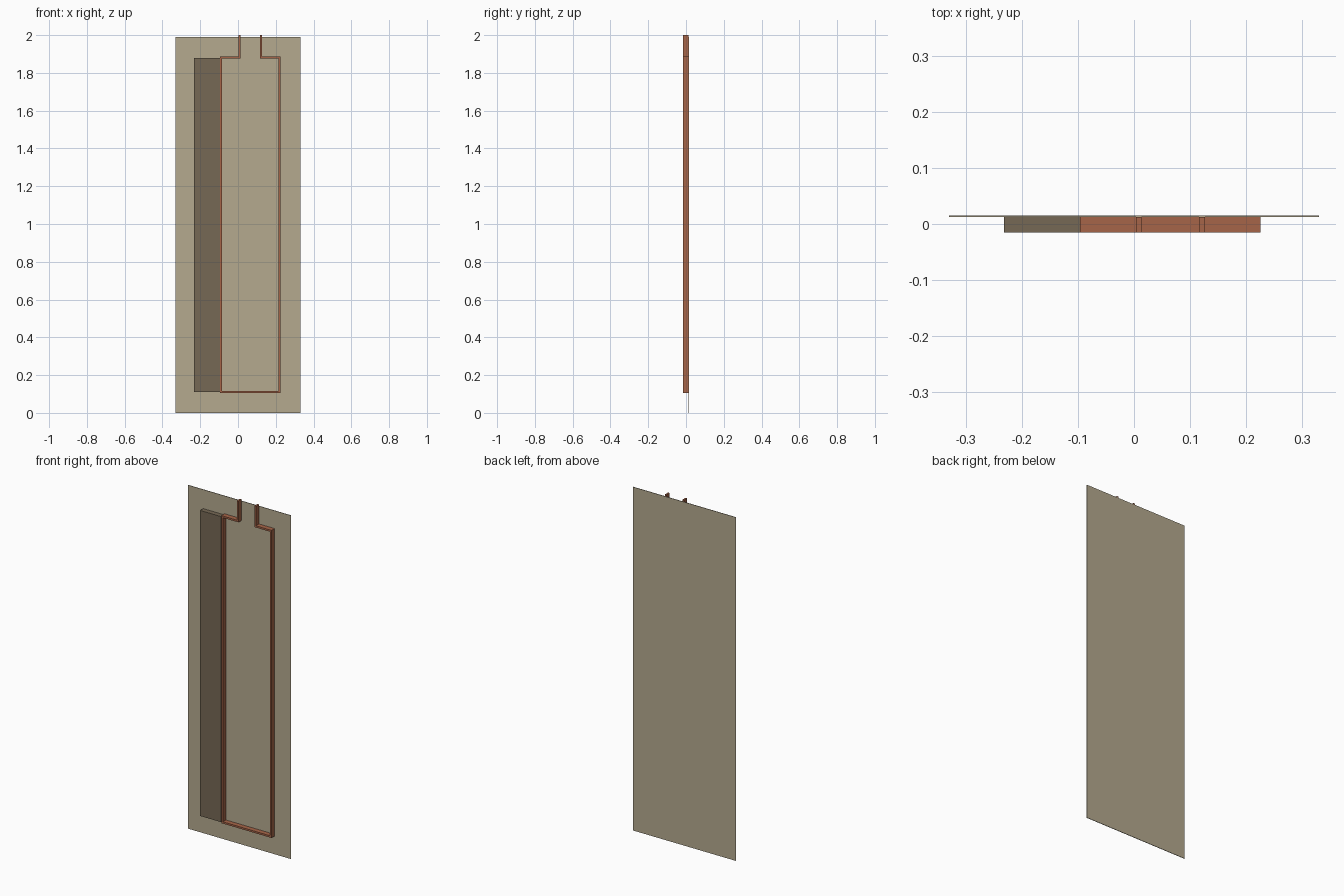
import bpy, bmesh
from mathutils import Vector

if "Cube" in bpy.data.objects:
    bpy.data.objects.remove(bpy.data.objects["Cube"])


def material(name, rgb):
    m = bpy.data.materials.new(name)
    m.diffuse_color = (*rgb, 1)
    m.use_nodes = True
    m.node_tree.nodes["Principled BSDF"].inputs["Base Color"].default_value = m.diffuse_color
    return m


def finish(name, bm, mat):
    bmesh.ops.recalc_face_normals(bm, faces=bm.faces)
    me = bpy.data.meshes.new(name)
    bm.to_mesh(me)
    bm.free()
    me.materials.append(mat)
    ob = bpy.data.objects.new(name, me)
    bpy.context.collection.objects.link(ob)
    return ob


def box(name, lo, hi, mat):
    bm = bmesh.new()
    bmesh.ops.create_cube(bm, size=1)
    for v in bm.verts:
        v.co = [(a + b) / 2 + c * (b - a) for a, b, c in zip(lo, hi, v.co)]
    return finish(name, bm, mat)


def mitred_bar(name, path, half, y0, y1, mat):
    """Sweep a rectangular section along an open right-angled path in XZ."""
    pts = [Vector(p) for p in path]
    normals = []
    for a, b in zip(pts, pts[1:]):
        d = (b - a).normalized()
        normals.append(Vector((-d.y, d.x)))
    bm = bmesh.new()
    rings = []
    for i, p in enumerate(pts):
        n = normals[min(i, len(normals) - 1)]
        off = n if i in (0, len(pts) - 1) else normals[i - 1] + n
        l, r = p + off * half, p - off * half
        rings.append([bm.verts.new(c) for c in (
            (l.x, y0, l.y), (r.x, y0, r.y), (r.x, y1, r.y), (l.x, y1, l.y))])
    for a, b in zip(rings, rings[1:]):
        for k in range(4):
            j = (k + 1) % 4
            bm.faces.new((a[k], a[j], b[j], b[k]))
    bm.faces.new(rings[0])
    bm.faces.new(rings[-1])
    return finish(name, bm, mat)


sand = material("sand_panel", (0.46, 0.40, 0.275))
dark = material("dark_brown", (0.18, 0.14, 0.09))
copper = material("copper", (0.38, 0.13, 0.065))

FRONT, JOIN, BACK = -0.0155, 0.0125, 0.0155

# Thin backing sheet
box("backing_panel", (-0.33, JOIN, 0), (0.33, BACK, 1.99), sand)

# Dark slab beside the loop
box("side_slab", (-0.232, FRONT, 0.11), (-0.0965, JOIN, 1.88), dark)

# Copper loop with two upright terminals
mitred_bar("copper_loop", [
    (0.0085, 2.0), (0.0085, 1.8815), (-0.091, 1.8815), (-0.091, 0.11),
    (0.2205, 0.11), (0.2205, 1.8815), (0.121, 1.8815), (0.121, 2.0),
], 0.0052, FRONT, JOIN, copper)
